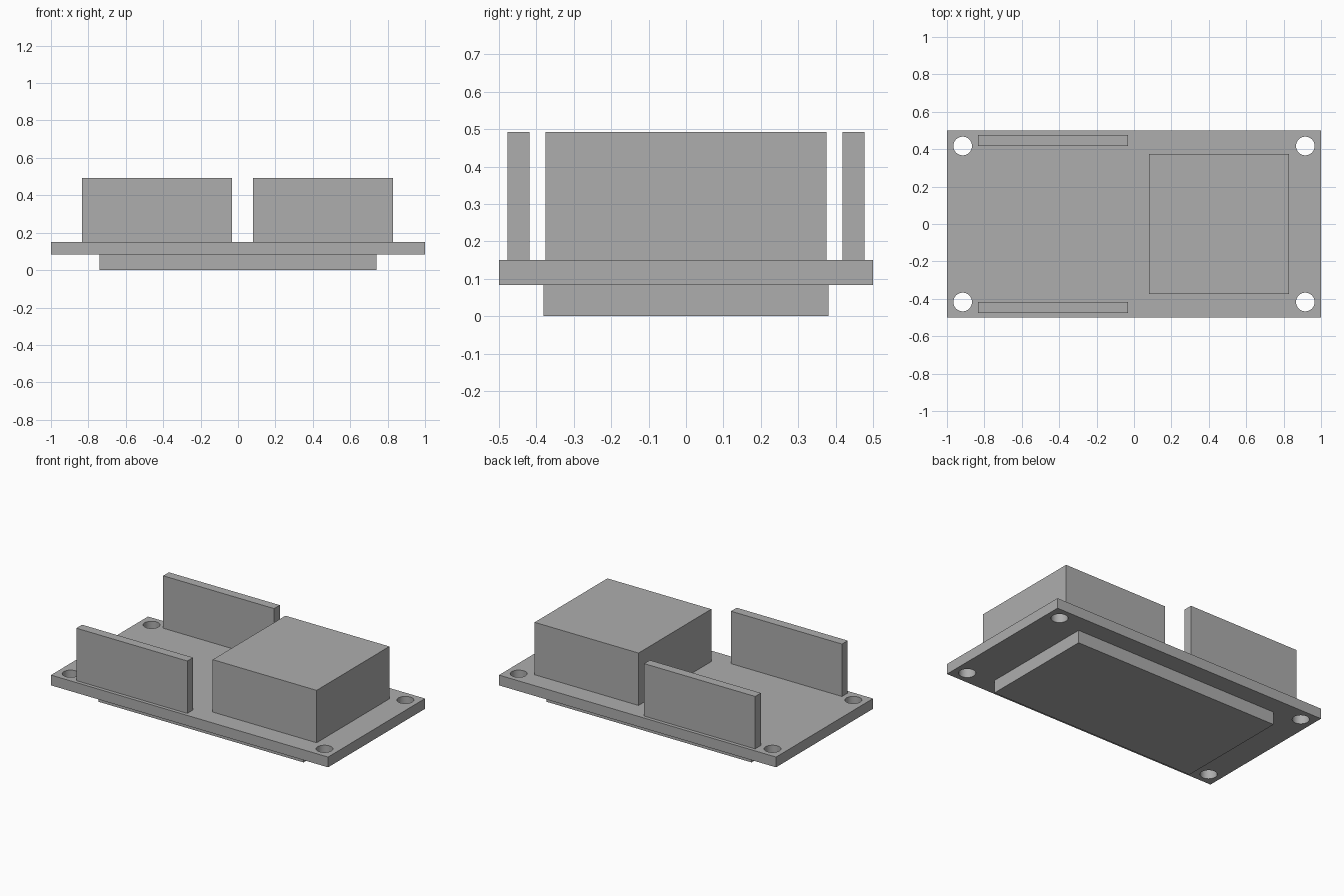
import bpy
import math

default_cube = bpy.data.objects.get("Cube")
if default_cube:
    bpy.data.objects.remove(default_cube, do_unlink=True)

# Single flat grey for every part
grey = bpy.data.materials.new("plain_grey")
grey.use_nodes = True
colour = (0.42, 0.42, 0.42, 1)
grey.diffuse_color = colour
grey.node_tree.nodes["Principled BSDF"].inputs["Base Color"].default_value = colour

# Shared heights: underside of board, top of board, top of components
BOARD_LOW, BOARD_HIGH, TOP = 0.083, 0.15, 0.492


def box(name, x, y, z):
    """Box from (low, high) ranges along each axis."""
    bpy.ops.mesh.primitive_cube_add(size=1)
    obj = bpy.context.object
    obj.name = name
    obj.location = [(a + b) / 2 for a, b in (x, y, z)]
    obj.scale = [b - a for a, b in (x, y, z)]
    bpy.ops.object.transform_apply(location=False, rotation=False, scale=True)
    obj.data.materials.append(grey)
    return obj


# Board with a mounting hole in each corner
board = box("board", (-1, 1), (-0.5, 0.5), (BOARD_LOW, BOARD_HIGH))
for sx in (-1, 1):
    for sy in (-1, 1):
        bpy.ops.mesh.primitive_cylinder_add(
            vertices=48, radius=0.05, depth=0.3,
            location=(sx * 0.916, sy * 0.417, BOARD_LOW))
        cutter = bpy.context.object
        cutter.name = "hole_cutter"
        cutter.hide_render = True
        cutter.data.materials.append(grey)
        hole = board.modifiers.new("mounting_hole", 'BOOLEAN')
        hole.operation = 'DIFFERENCE'
        hole.solver = 'EXACT'
        hole.object = cutter
        bpy.context.view_layer.objects.active = board
        bpy.ops.object.modifier_apply(modifier=hole.name)
        bpy.data.objects.remove(cutter, do_unlink=True)

bpy.ops.object.select_all(action='DESELECT')
board.select_set(True)
bpy.context.view_layer.objects.active = board
bpy.ops.object.shade_smooth_by_angle(angle=math.radians(30))

# Shallow block beneath the board
box("underside_block", (-0.74, 0.74), (-0.381, 0.381), (0, BOARD_LOW))

# Large square component
box("main_block", (0.08, 0.83), (-0.375, 0.375), (BOARD_HIGH, TOP))

# Matching upright strips along the long edges
for name, y in (("front_strip", (-0.477, -0.418)), ("back_strip", (0.418, 0.477))):
    box(name, (-0.833, -0.032), y, (BOARD_HIGH, TOP))
